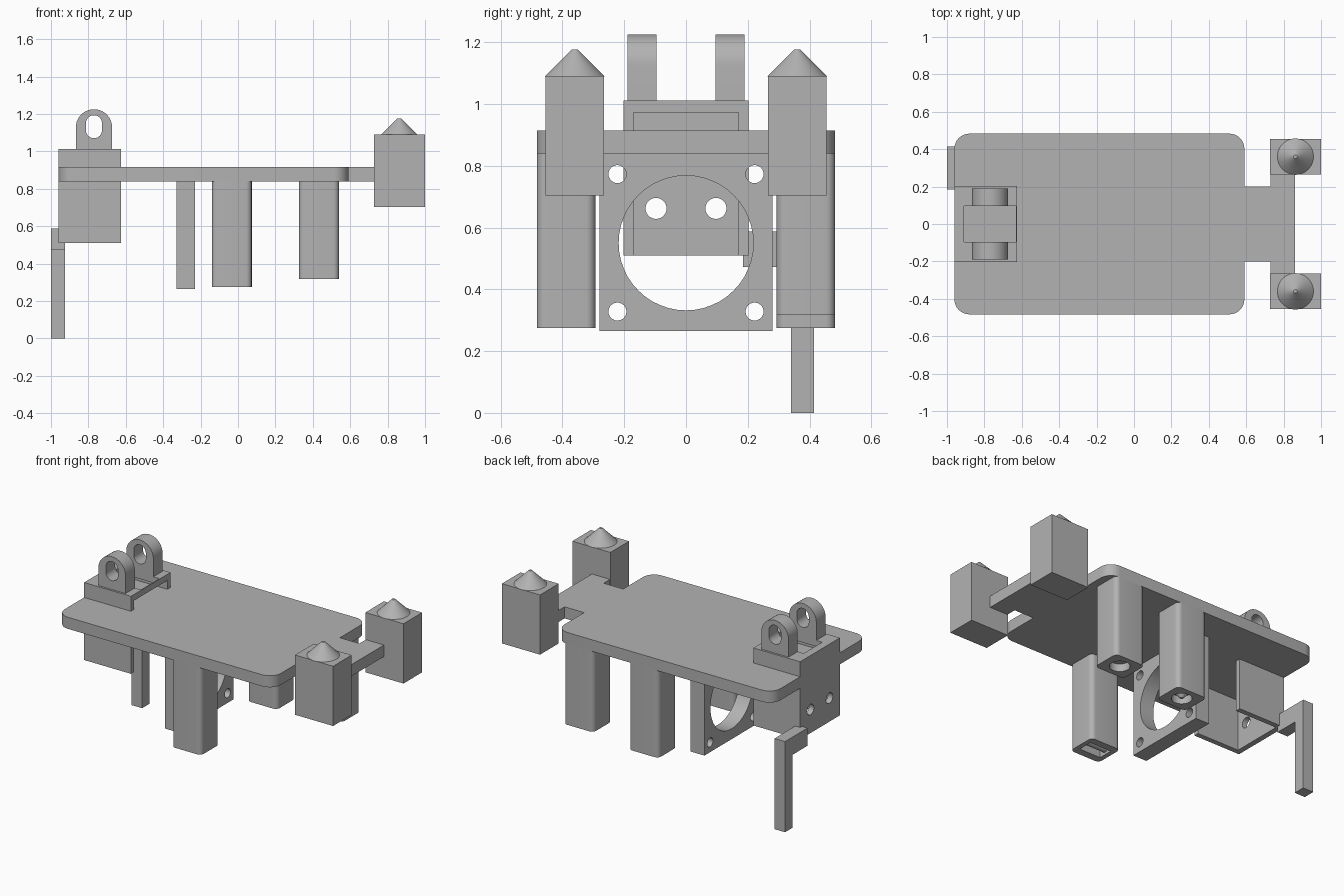
import bpy, bmesh, math
from mathutils import Matrix, Vector

if "Cube" in bpy.data.objects:
    bpy.data.objects.remove(bpy.data.objects["Cube"], do_unlink=True)

grey = bpy.data.materials.new("plain_grey")
grey.use_nodes = True
GREY = (0.45, 0.45, 0.45, 1)
grey.diffuse_color = GREY
grey.node_tree.nodes["Principled BSDF"].inputs["Base Color"].default_value = GREY


def finish(name, bm):
    bmesh.ops.recalc_face_normals(bm, faces=bm.faces)
    mesh = bpy.data.meshes.new(name)
    bm.to_mesh(mesh)
    bm.free()
    mesh.materials.append(grey)
    ob = bpy.data.objects.new(name, mesh)
    bpy.context.collection.objects.link(ob)
    return ob


def activate(ob):
    bpy.ops.object.select_all(action="DESELECT")
    ob.select_set(True)
    bpy.context.view_layer.objects.active = ob


def smooth(ob):
    activate(ob)
    bpy.ops.object.shade_smooth_by_angle(angle=math.radians(30))


def box(name, x, y, z, round_corners=0):
    """Box from axis ranges, optionally with rounded vertical edges."""
    bm = bmesh.new()
    bmesh.ops.create_cube(bm, size=1)
    for v in bm.verts:
        v.co = Vector((r[0] if c < 0 else r[1]) for r, c in zip((x, y, z), v.co))
    if round_corners:
        upright = [e for e in bm.edges
                   if abs(e.verts[0].co.z - e.verts[1].co.z) > 0.01]
        bmesh.ops.bevel(bm, geom=upright, offset=round_corners, segments=8,
                        profile=0.5, affect="EDGES")
    ob = finish(name, bm)
    if round_corners:
        smooth(ob)
    return ob


def rod(name, centre, r1, r2, length, axis="Z"):
    """Cylinder or cone along an axis."""
    turn = {"X": Matrix.Rotation(math.pi / 2, 4, "Y"),
            "Y": Matrix.Rotation(math.pi / 2, 4, "X"), "Z": Matrix()}[axis]
    bm = bmesh.new()
    bmesh.ops.create_cone(bm, cap_ends=True, segments=48, radius1=r1, radius2=r2,
                          depth=length, matrix=Matrix.Translation(centre) @ turn)
    return finish(name, bm)


def prism_y(name, points, y0, y1):
    """Extrude an x-z outline along y."""
    bm = bmesh.new()
    face = bm.faces.new([bm.verts.new((x, y0, z)) for x, z in points])
    new = bmesh.ops.extrude_face_region(bm, geom=[face])["geom"]
    verts = [g for g in new if isinstance(g, bmesh.types.BMVert)]
    bmesh.ops.translate(bm, verts=verts, vec=(0, y1 - y0, 0))
    return finish(name, bm)


def arc(cx, cz, r, start):
    return [(cx + r * math.cos(start + math.pi * i / 20),
             cz + r * math.sin(start + math.pi * i / 20)) for i in range(21)]


def cut(ob, *cutters):
    for c in cutters:
        c.hide_render = True
        activate(ob)
        mod = ob.modifiers.new("cut", "BOOLEAN")
        mod.operation, mod.solver, mod.object = "DIFFERENCE", "EXACT", c
        bpy.ops.object.modifier_apply(modifier=mod.name)
        bpy.data.objects.remove(c, do_unlink=True)
    smooth(ob)


# Deck and its T-shaped end
TOP, UNDER = 0.915, 0.84
box("deck", (-0.96, 0.59), (-0.483, 0.483), (UNDER, TOP), 0.08)
box("tab", (0.58, 0.86), (-0.2, 0.2), (UNDER, TOP))
box("tab_crossbar", (0.73, 0.86), (-0.28, 0.28), (UNDER, TOP))

# End posts with cone tips
for side, s in (("front", -1), ("back", 1)):
    box(side + "_post", (0.727, 1.0), sorted((s * 0.265, s * 0.455)), (0.703, 1.09))
    smooth(rod(side + "_post_tip", (0.863, s * 0.36, 1.133), 0.097, 0.01, 0.087))

# Hollow housing, open below and toward the deck
housing = box("housing", (-0.96, -0.625), (-0.203, 0.203), (0.51, 1.012))
cut(housing,
    box("cavity", (-0.925, -0.5), (-0.17, 0.17), (0.4, 0.972)),
    box("clearance_slot", (-0.91, -0.63), (-0.095, 0.095), (0.95, 1.1)),
    *[rod("screw_hole", (-0.95, y, 0.662), 0.034, 0.034, 0.2, "X") for y in (-0.097, 0.097)])

# Hinge lugs with an oblong hole
LX = -0.77
for side, s in (("front", -1), ("back", 1)):
    outline = arc(LX, 1.128, 0.097, 0) + [(LX - 0.097, 1.0), (LX + 0.097, 1.0)]
    lug = prism_y(side + "_lug", outline, s * 0.095, s * 0.19)
    oblong = arc(LX, 1.15, 0.043, 0) + arc(LX, 1.113, 0.043, math.pi)
    cut(lug, prism_y("lug_hole", oblong, s * 0.05, s * 0.25))

# Square frame with a big round opening and four corner holes
frame = box("round_opening_frame", (-0.328, -0.23), (-0.28, 0.28), (0.265, 0.85))
cut(frame, rod("opening", (-0.28, 0, 0.55), 0.218, 0.218, 0.3, "X"),
    *[rod("corner_hole", (-0.28, y, z), 0.029, 0.029, 0.3, "X")
      for y in (-0.222, 0.222) for z in (0.328, 0.773)])

# Legs with recessed undersides
front_leg = box("front_leg", (-0.14, 0.073), (-0.483, -0.293), (0.275, 0.85), 0.03)
cut(front_leg, box("leg_slot", (-0.11, 0.043), (-0.435, -0.34), (0.2, 0.32)))
smooth(rod("front_leg_roller", (-0.033, -0.388, 0.315), 0.025, 0.025, 0.153, "X"))
for name, x, z in (("back_middle_leg", -0.033, 0.275), ("back_end_leg", 0.433, 0.317)):
    leg = box(name, (x - 0.107, x + 0.107), (0.293, 0.483), (z, 0.85), 0.03)
    cut(leg, rod("leg_recess", (x, 0.388, z), 0.06, 0.06, 0.1))
smooth(rod("back_middle_leg_point", (-0.033, 0.388, 0.303), 0.01, 0.055, 0.05))

# Hanging L-shaped arm
box("arm", (-1.0, -0.925), (0.185, 0.415), (0.472, 0.587))
box("arm_stem", (-1.0, -0.925), (0.34, 0.415), (0, 0.472))
